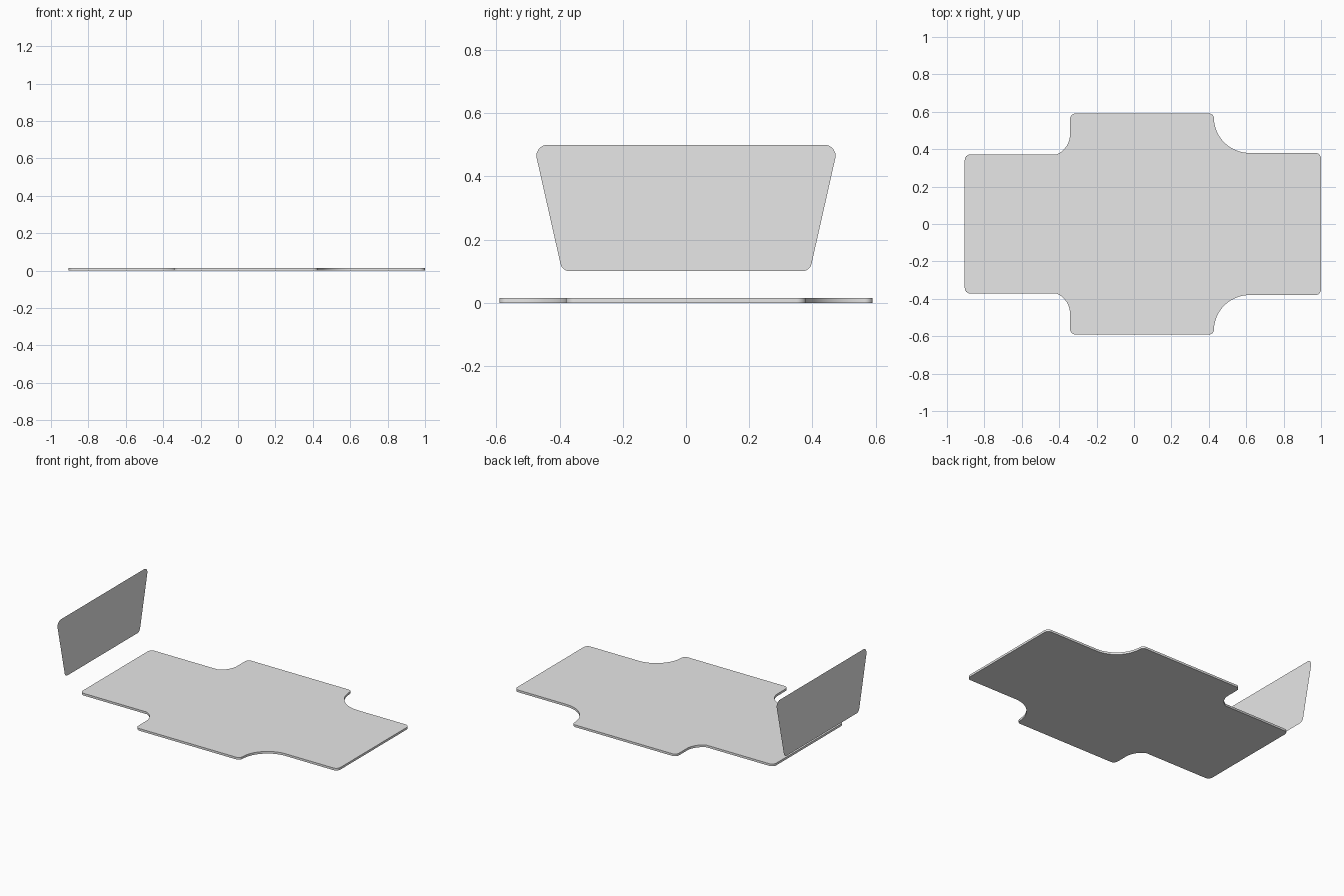
import bpy
import bmesh
from math import cos, sin, radians
from mathutils import Vector

cube = bpy.data.objects.get("Cube")
if cube:
    bpy.data.objects.remove(cube, do_unlink=True)

grey = bpy.data.materials.new("plain grey")
grey.use_nodes = True
grey.diffuse_color = (0.8, 0.8, 0.8, 1)
grey.node_tree.nodes["Principled BSDF"].inputs["Base Color"].default_value = grey.diffuse_color


def arc(cx, cy, r, start, end, steps=10):
    """Points along a circular arc, angles in degrees."""
    angles = [radians(start + (end - start) * i / steps) for i in range(steps + 1)]
    return [Vector((cx + r * cos(a), cy + r * sin(a))) for a in angles]


def fillet(before, corner, after, r, steps=6):
    """Points rounding a corner with radius r."""
    p, c, n = Vector(before), Vector(corner), Vector(after)
    u, v = (p - c).normalized(), (n - c).normalized()
    half = u.angle(v) / 2
    centre = c + (u + v).normalized() * r / sin(half)
    reach = r * cos(half) / sin(half)
    a, b = c + u * reach - centre, c + v * reach - centre
    return [centre + a.lerp(b, i / steps).normalized() * r for i in range(steps + 1)]


def mirrored(half):
    """Close a +y half outline with its reflection."""
    return half + [Vector((p.x, -p.y)) for p in reversed(half)]


def flat_object(name, points, thickness=0):
    """Make one outline face, extruded upward if it has a thickness."""
    bm = bmesh.new()
    face = bm.faces.new([bm.verts.new(p) for p in points])
    if thickness:
        top = bmesh.ops.extrude_face_region(bm, geom=[face])["geom"]
        moved = [g for g in top if isinstance(g, bmesh.types.BMVert)]
        bmesh.ops.translate(bm, verts=moved, vec=(0, 0, thickness))
        bmesh.ops.recalc_face_normals(bm, faces=bm.faces)
    mesh = bpy.data.meshes.new(name)
    bm.to_mesh(mesh)
    bm.free()
    mesh.materials.append(grey)
    obj = bpy.data.objects.new(name, mesh)
    bpy.context.collection.objects.link(obj)
    bpy.ops.object.select_all(action="DESELECT")
    obj.select_set(True)
    bpy.context.view_layer.objects.active = obj
    bpy.ops.object.shade_smooth_by_angle(angle=radians(30))
    return obj


# Cross-shaped base plate with scooped inner corners
left, right, wide = -0.905, 1.0, 0.591
left_arm, right_arm = 0.372, 0.38
wing_left, wing_right = -0.342, 0.427
outline = fillet((right, 0), (right, right_arm), (0, right_arm), 0.03)
outline += arc(wing_right + 0.19, right_arm + 0.19, 0.19, 270, 182, 14)
outline += fillet((wing_right, 0), (wing_right, wide), (0, wide), 0.025)
outline += fillet((0, wide), (wing_left, wide), (wing_left, 0), 0.03)
outline += arc(wing_left - 0.118, 0.48, 0.118, 0, -66)
outline += fillet((0, left_arm), (left, left_arm), (left, 0), 0.03)
flat_object("base_plate", [Vector((p.x, p.y, 0)) for p in mirrored(outline)], 0.0145)

# Upright tapered end panel; helper axes are height and width
low, high = (0.1, 0.392), (0.5, 0.482)
side = fillet((0.1, 0), low, high, 0.03)
side += fillet(low, high, (0.5, 0), 0.034)
flat_object("end_panel", [Vector((-1, p.y, p.x)) for p in reversed(mirrored(side))])
